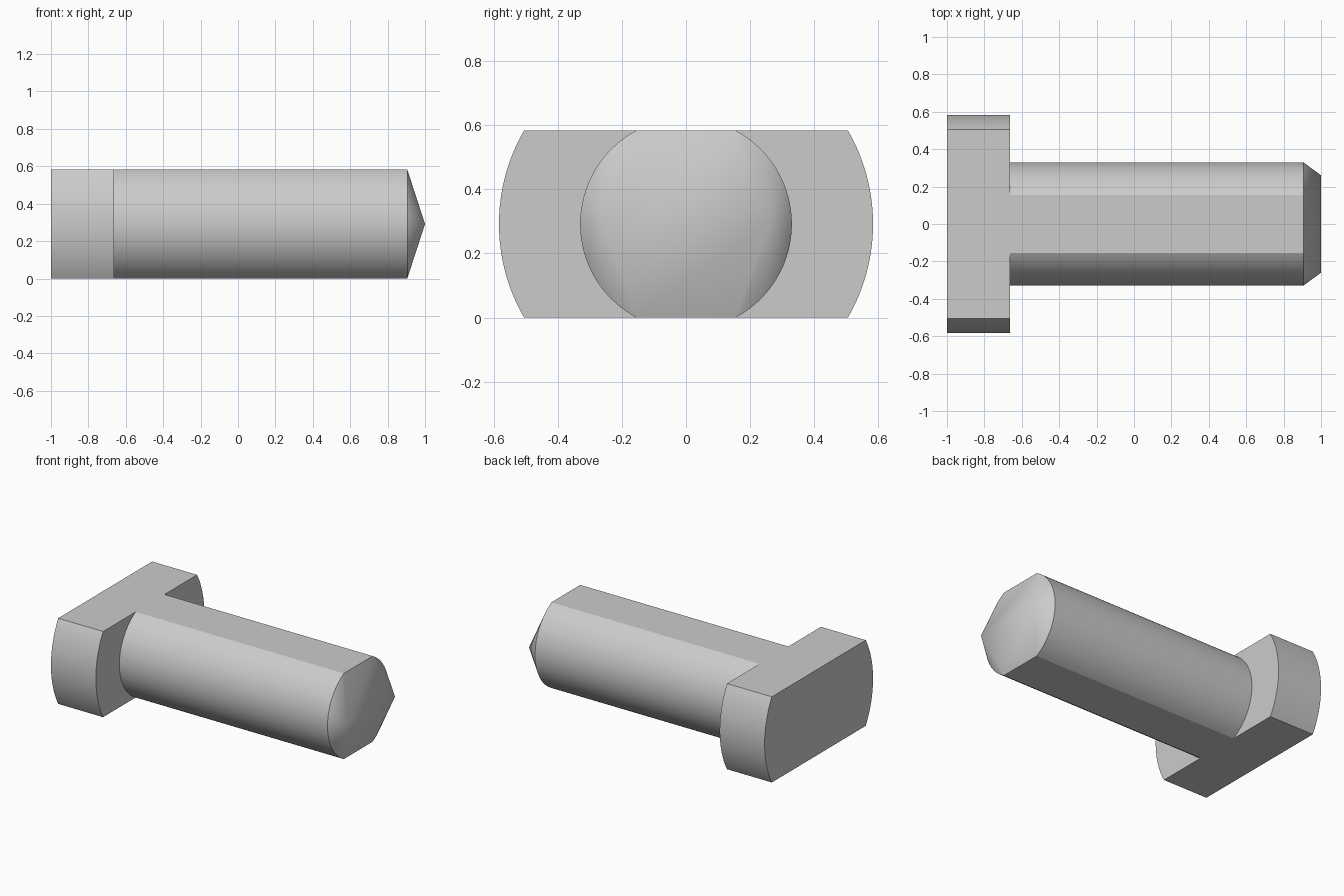
import bpy, bmesh, math

cube = bpy.data.objects.get("Cube")
if cube:
    bpy.data.objects.remove(cube, do_unlink=True)

HALF = 0.2915                      # half thickness between the flats
HEAD_R, SHAFT_R = 0.583, 0.33
X_HEAD, X_NECK, X_RIM, X_TIP = -1.0, -0.662, 0.905, 1.0
RIDGE = 0.26                       # half length of the tip ridge

steel = bpy.data.materials.new("grey steel")
steel.use_nodes = True
grey = (0.6, 0.6, 0.6, 1)
steel.diffuse_color = grey
steel.node_tree.nodes["Principled BSDF"].inputs["Base Color"].default_value = grey


def flatted_arc(radius, side, steps=32):
    """Points of one round side, running counter-clockwise in (y, z)."""
    limit = math.asin(HALF / radius)
    angles = [-limit + 2 * limit * i / steps for i in range(steps + 1)]
    return [(side * radius * math.cos(a), HALF + side * radius * math.sin(a))
            for a in angles]


def ring(bm, radius, x):
    points = flatted_arc(radius, 1) + flatted_arc(radius, -1)
    return [bm.verts.new((x, y, z)) for y, z in points]


def bridge(bm, a, b):
    n = len(a)
    for i in range(n):
        j = (i + 1) % n
        bm.faces.new((a[i], a[j], b[j], b[i]))


def finish(bm, name):
    mesh = bpy.data.meshes.new(name)
    bm.to_mesh(mesh)
    bm.free()
    mesh.materials.append(steel)
    mesh.polygons.foreach_set("use_smooth", [True] * len(mesh.polygons))
    mesh.set_sharp_from_angle(angle=math.radians(20))
    obj = bpy.data.objects.new(name, mesh)
    bpy.context.collection.objects.link(obj)


# Head: short disc with flat top and bottom
bm = bmesh.new()
back, front = ring(bm, HEAD_R, X_HEAD), ring(bm, HEAD_R, X_NECK)
bridge(bm, back, front)
bm.faces.new(back[::-1])
bm.faces.new(front)
finish(bm, "bolt_head")

# Shaft: long flatted cylinder, closed by a wedge tip with fanned sides
bm = bmesh.new()
neck, rim = ring(bm, SHAFT_R, X_NECK), ring(bm, SHAFT_R, X_RIM)
bridge(bm, neck, rim)
half = len(rim) // 2
ends = [bm.verts.new((X_TIP, s * RIDGE, HALF)) for s in (1, -1)]
for k, end in enumerate(ends):
    arc = rim[k * half:(k + 1) * half]
    for a, b in zip(arc, arc[1:]):
        bm.faces.new((a, b, end))
    following = rim[((k + 1) * half) % len(rim)]
    bm.faces.new((arc[-1], following, ends[1 - k], end))
finish(bm, "bolt_shaft")
